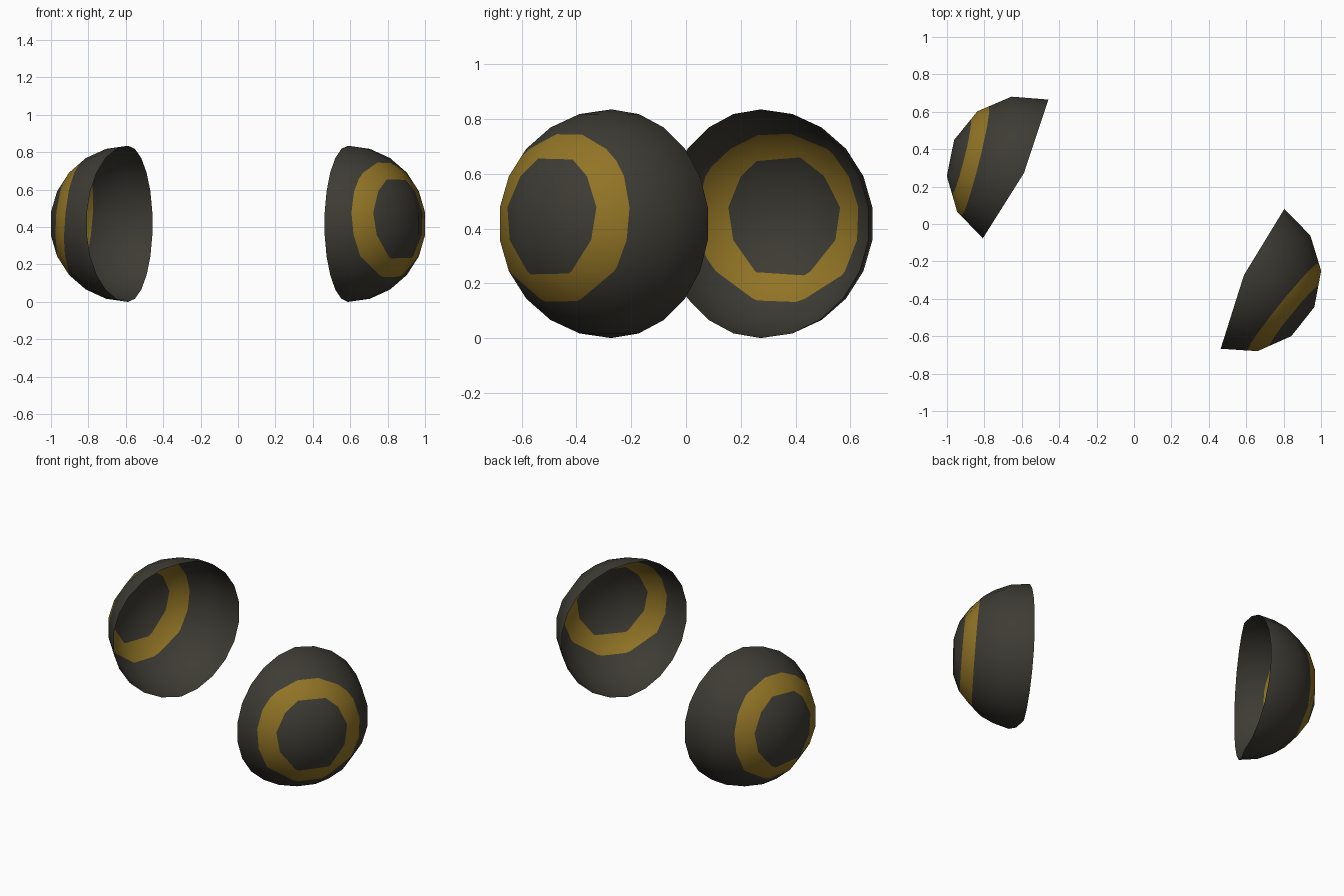
import bpy, bmesh
from math import sin, cos, pi, radians
from mathutils import Vector

if "Cube" in bpy.data.objects:
    bpy.data.objects.remove(bpy.data.objects["Cube"])

R = 0.4175          # sphere radius
SEGS, RINGS = 6, 11  # six of thirteen segments: an open half shell
STEP = 2 * pi / 13


def material(name, rgb):
    m = bpy.data.materials.new(name)
    m.diffuse_color = (*rgb, 1)
    m.use_nodes = True
    m.node_tree.nodes["Principled BSDF"].inputs["Base Color"].default_value = m.diffuse_color
    return m


dark = material("dark_charcoal", (0.047, 0.044, 0.034))
gold = material("old_gold", (0.285, 0.175, 0.019))


def cup(name, centre, start, ring_azimuth):
    """Thin open half sphere with a painted ring around ring_azimuth."""
    bm = bmesh.new()
    top = bm.verts.new((0, 0, R))
    bottom = bm.verts.new((0, 0, -R))
    cols = []
    for i in range(SEGS + 1):
        a = radians(start) - i * STEP
        cols.append([bm.verts.new((R * sin(t) * cos(a), R * sin(t) * sin(a), R * cos(t)))
                     for t in (pi * j / RINGS for j in range(1, RINGS))])
    for a, b in zip(cols, cols[1:]):
        bm.faces.new((top, b[0], a[0]))
        bm.faces.new((bottom, a[-1], b[-1]))
        for j in range(RINGS - 2):
            bm.faces.new((a[j], b[j], b[j + 1], a[j + 1]))

    # painted ring: cut the facets at two planes, colour the band between
    az, el = radians(ring_azimuth), radians(4.5)
    axis = Vector((cos(az) * cos(el), sin(az) * cos(el), sin(el)))
    outer, inner = 0.272, 0.347
    for d in (outer, inner):
        bmesh.ops.bisect_plane(bm, geom=bm.verts[:] + bm.edges[:] + bm.faces[:],
                               dist=1e-5, plane_co=axis * d, plane_no=axis)
    for f in bm.faces:
        f.smooth = True
        f.normal_update()
        c = f.calc_center_median()
        if c.dot(f.normal) < 0:
            f.normal_flip()
        f.material_index = int(outer < c.dot(axis) < inner)

    me = bpy.data.meshes.new(name)
    bm.to_mesh(me)
    bm.free()
    me.materials.append(dark)
    me.materials.append(gold)
    # round shading over the cut facets
    me.normals_split_custom_set_from_vertices([v.co.normalized() for v in me.vertices])
    ob = bpy.data.objects.new(name, me)
    ob.location = centre
    bpy.context.collection.objects.link(ob)


cup("right_cup", (0.588, -0.273, R), 58.6, -39)
cup("left_cup", (-0.588, 0.273, R), 180 + 57.8, 180 - 14)
